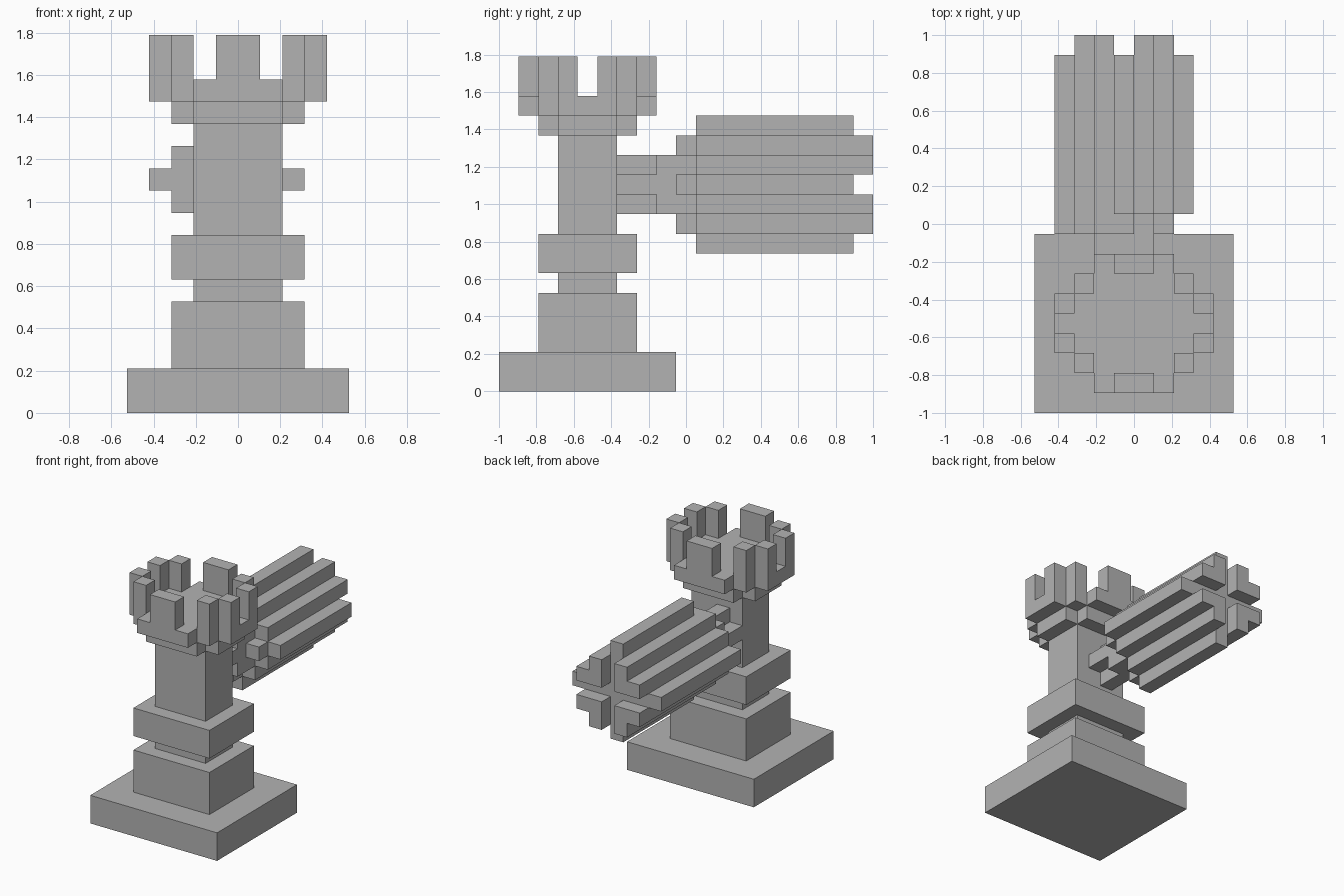
import bpy
import bmesh
from mathutils import Vector

if "Cube" in bpy.data.objects:
    bpy.data.objects.remove(bpy.data.objects["Cube"], do_unlink=True)

U = 2 / 19  # size of one block; y is counted in blocks from the front

stone = bpy.data.materials.new("plain_grey")
stone.use_nodes = True
GREY = (0.45, 0.45, 0.45, 1)
stone.diffuse_color = GREY
stone.node_tree.nodes["Principled BSDF"].inputs["Base Color"].default_value = GREY


def block(x0, x1, y0, y1, z0, z1):
    """All unit cells inside a box."""
    return {(x, y, z) for x in range(x0, x1) for y in range(y0, y1) for z in range(z0, z1)}


def build(name, cells):
    """Skin a set of cells with their outer faces only, then merge flat areas."""
    bm = bmesh.new()
    for cell in cells:
        for axis in range(3):
            for side in (0, 1):
                step = [0, 0, 0]
                step[axis] = 1 if side else -1
                if tuple(c + s for c, s in zip(cell, step)) in cells:
                    continue
                a, b = (axis + 1) % 3, (axis + 2) % 3
                ring = []
                for da, db in ((0, 0), (1, 0), (1, 1), (0, 1)):
                    p = Vector(cell)
                    p[axis] += side
                    p[a] += da
                    p[b] += db
                    ring.append(bm.verts.new((p.x * U, p.y * U - 1, p.z * U)))
                bm.faces.new(ring if side else ring[::-1])
    bmesh.ops.remove_doubles(bm, verts=bm.verts[:], dist=U / 100)
    bmesh.ops.dissolve_limit(bm, angle_limit=0.01, verts=bm.verts[:], edges=bm.edges[:])
    mesh = bpy.data.meshes.new(name)
    bm.to_mesh(mesh)
    bm.free()
    mesh.materials.append(stone)
    obj = bpy.data.objects.new(name, mesh)
    bpy.context.collection.objects.link(obj)


# Tower body
build("base_plate", block(-5, 5, 0, 9, 0, 2))
build("pedestal", block(-3, 3, 2, 7, 2, 5))
build("lower_neck", block(-2, 2, 3, 6, 5, 6))
build("collar", block(-3, 3, 2, 7, 6, 8))
build("column", block(-2, 2, 3, 6, 8, 13))
build("corbel", block(-3, 3, 3, 6, 13, 14) | block(-2, 2, 2, 7, 13, 14))

# Crown: stepped floor with a ring of merlons
crown = block(-2, 2, 1, 8, 14, 15) | block(-3, 3, 2, 7, 14, 15) | block(-4, 4, 3, 6, 14, 15)
for y in (1, 7):
    crown |= block(-1, 1, y, y + 1, 15, 17)
for x, rows in ((3, (3, 5)), (2, (2, 6))):
    for y in rows:
        crown |= block(x, x + 1, y, y + 1, 15, 17) | block(-x - 1, -x, y, y + 1, 15, 17)
build("crown", crown)

# Stem and bundle behind the column, laid out around the bundle's long axis
stem, bundle = set(), set()
for i in range(-3, 4):
    for j in range(-3, 4):
        reach = abs(i) + abs(j)
        x, z = i - 1, j + 10
        if reach <= 1:
            stem |= block(x, x + 1, 6, 9, z, z + 1)
        elif abs(i) == 1 and abs(j) == 1:
            stem |= block(x, x + 1, 8, 9, z, z + 1)
        if reach <= 3:
            start = 9 if reach <= 2 or i < 0 else 10
            end = 19 if i and j else 18
            bundle |= block(x, x + 1, start, end, z, z + 1)
build("stem", stem)
build("bundle", bundle)
